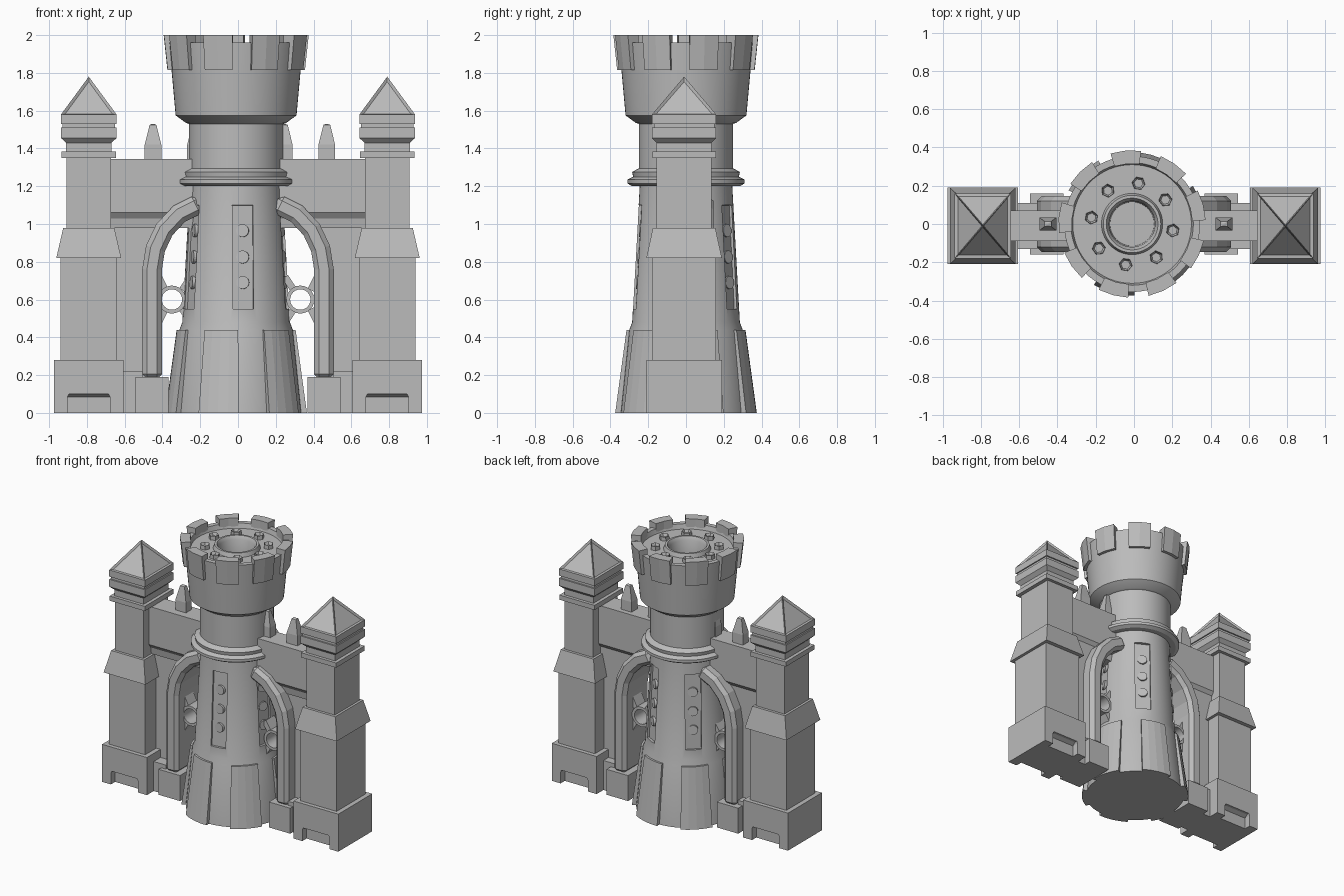
import bpy, bmesh, math
from math import cos, sin, radians, tau
from mathutils import Matrix, Vector

cube = bpy.data.objects.get("Cube")
if cube:
    bpy.data.objects.remove(cube)

stone = bpy.data.materials.new("grey stone")
stone.use_nodes = True
stone.diffuse_color = (0.5, 0.5, 0.5, 1)
stone.node_tree.nodes["Principled BSDF"].inputs["Base Color"].default_value = stone.diffuse_color

CX, CY = -0.01, 0.0      # round tower axis
SY = -0.01               # side tower depth centre


def finish(name, bm, matrix=None, smooth=False):
    bmesh.ops.remove_doubles(bm, verts=bm.verts[:], dist=1e-5)
    bmesh.ops.recalc_face_normals(bm, faces=bm.faces[:])
    if matrix:
        bm.transform(matrix)
    mesh = bpy.data.meshes.new(name)
    bm.to_mesh(mesh)
    bm.free()
    mesh.materials.append(stone)
    ob = bpy.data.objects.new(name, mesh)
    bpy.context.scene.collection.objects.link(ob)
    if smooth:
        activate(ob)
        bpy.ops.object.shade_smooth_by_angle(angle=radians(30))
    return ob


def activate(ob):
    bpy.ops.object.select_all(action='DESELECT')
    ob.select_set(True)
    bpy.context.view_layer.objects.active = ob


def lathe(name, profile, steps, matrix, closed=False):
    bm = bmesh.new()
    vs = [bm.verts.new((r, 0, z)) for r, z in profile]
    for a, b in zip(vs, vs[1:] + vs[:1] if closed else vs[1:]):
        bm.edges.new((a, b))
    bmesh.ops.spin(bm, geom=bm.verts[:] + bm.edges[:], cent=(0, 0, 0),
                   axis=(0, 0, 1), angle=tau, steps=steps)
    return finish(name, bm, matrix, smooth=True)


def stack(name, x, y, rows):
    """Rectangular sections (half width, half depth, height) joined upwards."""
    bm = bmesh.new()
    loops = [[bm.verts.new((x + i * hx, y + j * hy, z))
              for i, j in ((-1, -1), (1, -1), (1, 1), (-1, 1))] for hx, hy, z in rows]
    for a, b in zip(loops, loops[1:]):
        for k in range(4):
            n = (k + 1) % 4
            bm.faces.new((a[k], a[n], b[n], b[k]))
    bm.faces.new(loops[0])
    bm.faces.new(loops[-1])
    return finish(name, bm)


def prism(name, outline, half, side=1):
    """An x-z outline extruded to both sides in y."""
    bm = bmesh.new()
    face = bm.faces.new([bm.verts.new((side * x, -half, z)) for x, z in outline])
    new = bmesh.ops.extrude_face_region(bm, geom=[face])["geom"]
    bmesh.ops.translate(bm, vec=(0, 2 * half, 0),
                        verts=[v for v in new if isinstance(v, bmesh.types.BMVert)])
    return finish(name, bm)


def band(path, half):
    """Outline of constant thickness around an x-z path."""
    left, right = [], []
    for i, p in enumerate(path):
        d = (Vector(path[min(i + 1, len(path) - 1)]) - Vector(path[max(i - 1, 0)])).normalized()
        n = Vector((-d.y, d.x)) * half
        left.append(Vector(p) + n)
        right.append(Vector(p) - n)
    return left + right[::-1]


def sector(name, start, sweep, inner, low, high, steps=4):
    """Curved block on the tower wall; low and high are (radius, z)."""
    bm = bmesh.new()
    rings = []
    for i in range(steps + 1):
        a = radians(start + sweep * i / steps)
        rings.append([bm.verts.new((CX + r * cos(a), CY + r * sin(a), z))
                      for r, z in ((inner, low[1]), low, high, (inner, high[1]))])
    for a, b in zip(rings, rings[1:]):
        for k in range(4):
            n = (k + 1) % 4
            bm.faces.new((a[k], a[n], b[n], b[k]))
    bm.faces.new(rings[0])
    bm.faces.new(rings[-1])
    return finish(name, bm)


def cut(ob, cutter):
    cutter.hide_render = True
    mod = ob.modifiers.new("cut", 'BOOLEAN')
    mod.operation, mod.object, mod.solver = 'DIFFERENCE', cutter, 'EXACT'
    activate(ob)
    bpy.ops.object.modifier_apply(modifier=mod.name)
    bpy.data.objects.remove(cutter)


def on_tower(angle, radius, z, tilt=0):
    return (Matrix.Translation((CX, CY, 0)) @ Matrix.Rotation(radians(angle), 4, 'Z')
            @ Matrix.Translation((radius, 0, z)) @ Matrix.Rotation(tilt, 4, 'Y'))


# Round tower: skirt, shaft, ring moulding, crown and sunken top
tower = lathe("round_tower", [
    (0, 0), (0.345, 0), (0.3, 0.44), (0.285, 0.48), (0.245, 1.2),
    (0.285, 1.2), (0.31, 1.215), (0.31, 1.235), (0.28, 1.25), (0.285, 1.275),
    (0.25, 1.295), (0.25, 1.53), (0.265, 1.535), (0.32, 1.575), (0.355, 1.96),
    (0.32, 1.96), (0.31, 1.925), (0.16, 1.925), (0.15, 1.955), (0.135, 1.955),
    (0.12, 1.93), (0.115, 1.8), (0, 1.8)], 64, Matrix.Translation((CX, CY, 0)))

# Sunken slots with round studs
for i in range(5):
    angle = 278 + 72 * i
    bm = bmesh.new()
    bmesh.ops.create_cube(bm, size=1, matrix=on_tower(angle, 0.265, 0.825, -0.055)
                          @ Matrix.Diagonal((0.04, 0.11, 0.55, 1)))
    cut(tower, finish("slot_cutter", bm))
    for z in (0.69, 0.825, 0.965):
        bm = bmesh.new()
        bmesh.ops.create_cone(bm, cap_ends=True, segments=20, radius1=0.034, radius2=0.034,
                              depth=0.02)
        finish("slot_stud", bm, on_tower(angle, 0.247 - 0.055 * (z - 0.825), z, -0.055)
               @ Matrix.Rotation(radians(90), 4, 'Y') @ Matrix.Rotation(radians(12), 4, 'X'))

# Skirt plates, battlements and hexagonal bolts
for i in range(6):
    sector("skirt_plate", 238 + 60 * i, 34, 0.26, (0.375, 0), (0.315, 0.44))
for i in range(9):
    sector("battlement", 243 + 40 * i, 24, 0.315, (0.365, 1.815), (0.385, 2.0), 2)
for i in range(8):
    bm = bmesh.new()
    bmesh.ops.create_cone(bm, cap_ends=True, segments=6, radius1=0.036, radius2=0.034, depth=0.05)
    top = max(bm.faces, key=lambda f: f.calc_center_median().z)
    bmesh.ops.inset_region(bm, faces=[top], thickness=0.01)
    bmesh.ops.translate(bm, verts=top.verts, vec=(0, 0, -0.02))
    finish("bolt", bm, on_tower(36 + 45 * i, 0.215, 1.93))

for s in (-1, 1):
    x = s * 0.79
    # Side tower
    base = stack("side_tower_base", x, SY, [(0.185, 0.2, 0), (0.185, 0.2, 0.28)])
    for d in (-1, 1):
        cut(base, stack("notch_cutter", x, SY + d * 0.2,
                        [(0.112, 0.05, -0.05), (0.112, 0.05, 0.085), (0.105, 0.02, 0.1)]))
    stack("side_tower_shaft", x, SY, [
        (0.15, 0.17, 0.28), (0.15, 0.17, 0.82), (0.172, 0.2, 0.82), (0.135, 0.165, 0.98),
        (0.117, 0.145, 0.98), (0.117, 0.145, 1.35), (0.145, 0.168, 1.35), (0.145, 0.168, 1.385),
        (0.12, 0.145, 1.385), (0.12, 0.145, 1.43), (0.147, 0.17, 1.455), (0.147, 0.17, 1.51),
        (0.138, 0.16, 1.51), (0.138, 0.16, 1.53), (0.147, 0.17, 1.53), (0.147, 0.17, 1.58)])
    # Roof with sunken triangular panels
    bm = bmesh.new()
    bmesh.ops.create_cone(bm, cap_ends=True, segments=4, radius1=math.sqrt(2), radius2=0, depth=0.2,
                          matrix=Matrix.Rotation(radians(45), 4, 'Z'))
    bm.transform(Matrix.Translation((x, SY, 1.68)) @ Matrix.Diagonal((0.147, 0.17, 1, 1)))
    bmesh.ops.recalc_face_normals(bm, faces=bm.faces[:])
    bmesh.ops.inset_individual(bm, faces=[f for f in bm.faces if f.normal.z > 0],
                               thickness=0.025, depth=-0.012)
    finish("side_tower_roof", bm)

    # Curtain wall: overhanging top, sloped underside and thinner lower part
    stack("upper_wall", s * 0.45, SY, [(0.25, 0.05, 0.98), (0.25, 0.058, 1.03), (0.25, 0.08, 1.06),
                                       (0.25, 0.08, 1.345)])
    prism("lower_wall", [(0.2, 1.1), (0.34, 1.03), (0.45, 0.85), (0.45, 0), (0.67, 0),
                         (0.67, 1.1)], 0.05, s)
    stack("wall_foot", s * 0.565, SY, [(0.06, 0.12, 0), (0.06, 0.12, 0.22)])
    for off in (0.235, 0.46):
        stack("finial", 0.01 + s * off, 0, [(0.044, 0.034, 1.34), (0.044, 0.034, 1.42),
                                            (0.018, 0.014, 1.525), (0.004, 0.004, 1.53)])

    # Flying buttress with chamfered edges, foot and peg
    arch = prism("buttress", band([(0.455, 0.18), (0.455, 0.76), (0.437, 0.87), (0.39, 0.97),
                                   (0.31, 1.055), (0.2, 1.11)], 0.052), 0.145, s)
    bevel = arch.modifiers.new("chamfer", 'BEVEL')
    bevel.width, bevel.segments = 0.025, 1
    bevel.limit_method, bevel.angle_limit = 'ANGLE', radians(60)
    stack("buttress_foot", s * 0.455, 0, [(0.088, 0.16, 0), (0.088, 0.16, 0.19)])
    stack("peg", s * 0.5, 0, [(0.025, 0.02, 0.58), (0.025, 0.02, 0.62)])

    # Round spacer with braces between tower and buttress
    hub = CX + s * 0.34
    lathe("spacer_ring", [(0.054, -0.06), (0.074, -0.06), (0.074, 0.06), (0.054, 0.06)], 24,
          Matrix.Translation((hub, 0, 0.6)) @ Matrix.Rotation(radians(90), 4, 'X'), closed=True)
    for end in (0.25, 0.42):
        for d in (-1, 1):
            near = 0.34 + (0.045 if end > 0.34 else -0.045)
            prism("spacer_brace", band([(near, 0.6 + d * 0.05), (end, 0.6 + d * 0.12)], 0.018),
                  0.05, s)
